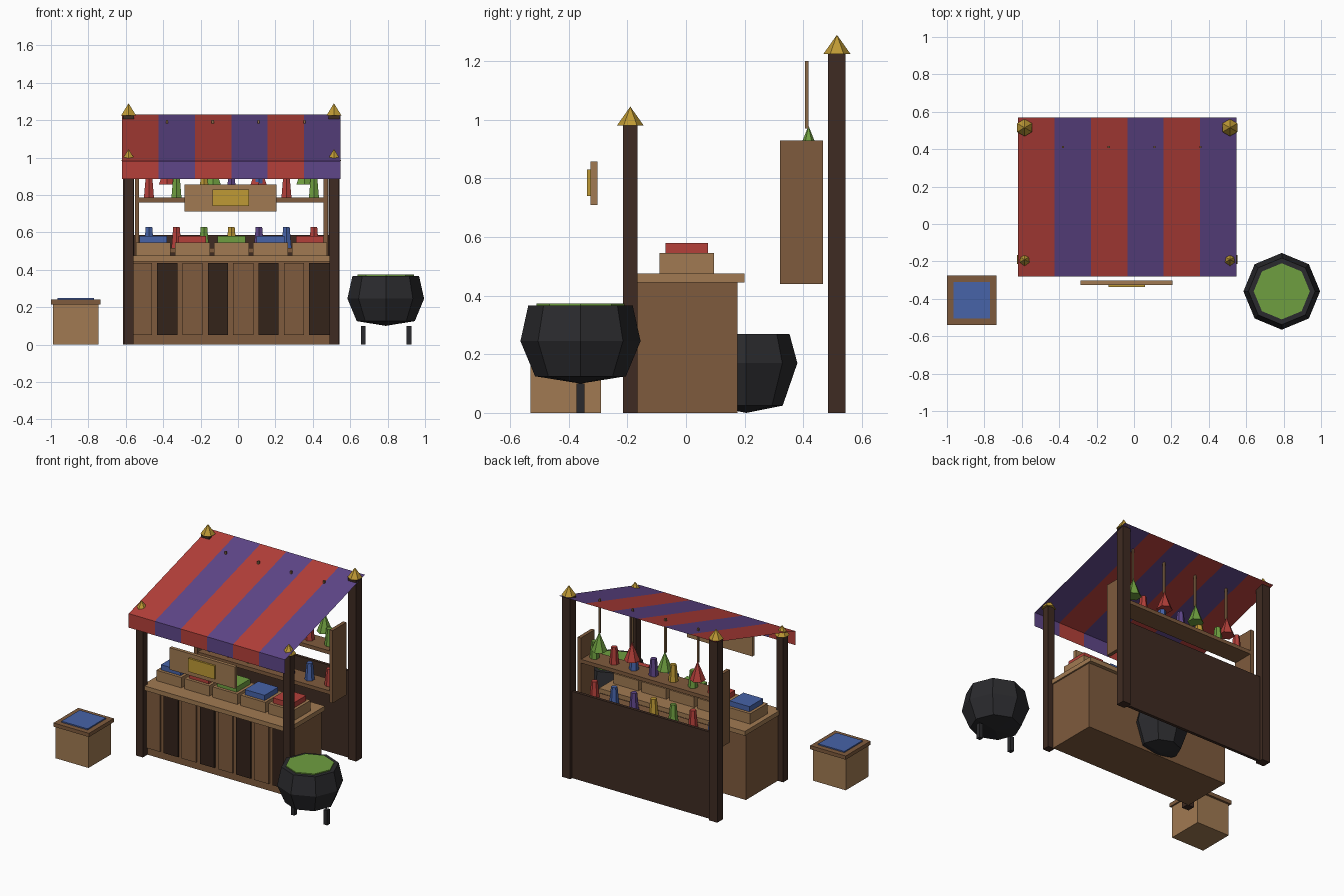
import bpy, bmesh, math
from mathutils import Color

if "Cube" in bpy.data.objects:
    bpy.data.objects.remove(bpy.data.objects["Cube"])

CX = -0.035  # centre line of the stall
HEX = dict(wood="7f5b3d", light="a17a52", dark="3f2b22", darker="33231a", red="b5403a",
           purple="5f4689", blue="4763a8", green="6f9f40", gold="bf9a35", iron="2a2a2d",
           string="8a6a48")
MATS = {}
for name, h in HEX.items():
    c = Color([int(h[i:i + 2], 16) / 255 for i in (0, 2, 4)]).from_srgb_to_scene_linear()
    MATS[name] = bpy.data.materials.new(name)
    MATS[name].diffuse_color = (c.r, c.g, c.b, 1)


def finish(name, bm, *mats):
    me = bpy.data.meshes.new(name)
    bm.to_mesh(me)
    bm.free()
    for m in mats:
        me.materials.append(MATS[m])
    ob = bpy.data.objects.new(name, me)
    bpy.context.collection.objects.link(ob)
    return ob


def box(name, x, y, z, mat):
    """Box from (min, max) ranges."""
    bm = bmesh.new()
    bmesh.ops.create_cube(bm, size=1)
    for v in bm.verts:
        v.co = [r[0] + (c + 0.5) * (r[1] - r[0]) for r, c in zip((x, y, z), v.co)]
    return finish(name, bm, mat)


def mid(c, half):
    return (c - half, c + half)


def lathe(name, x, y, profile, n, mat, turn=0.0):
    """Faceted round solid from (radius, z) points; radius 0 closes to a tip."""
    bm = bmesh.new()
    rings = []
    for r, z in profile:
        k = 1 if r == 0 else n
        rings.append([bm.verts.new((x + r * math.cos(turn + i * math.tau / n),
                                    y + r * math.sin(turn + i * math.tau / n), z))
                      for i in range(k)])
    for a, b in zip(rings, rings[1:]):
        for i in range(n):
            j = (i + 1) % n
            if len(a) == 1:
                bm.faces.new((a[0], b[j], b[i]))
            elif len(b) == 1:
                bm.faces.new((a[i], a[j], b[0]))
            else:
                bm.faces.new((a[i], a[j], b[j], b[i]))
    if len(rings[0]) > 1:
        bm.faces.new(rings[0][::-1])
    if len(rings[-1]) > 1:
        bm.faces.new(rings[-1])
    return finish(name, bm, mat)


# Corner posts with pointed finials
for side, px in (("left", -0.585), ("right", 0.513)):
    for end, py, h, top in (("front", -0.19, 0.025, 0.985), ("back", 0.515, 0.03, 1.225)):
        box(f"{end}_{side}_post", mid(px, h), mid(py, h), (0, top), "dark")
        z = top if end == "back" else 0.98
        lathe(f"{end}_{side}_finial", px, py, [(0.046, z), (0, z + 0.065)], 6, "gold", math.pi / 2)

# Striped cloth canopy with a front valance
bm = bmesh.new()
x0, x1, n = -0.62, 0.548, 6
edge = ((-0.28, 0.885), (-0.28, 0.98), (0.57, 1.23))
grid = [[bm.verts.new((x0 + (x1 - x0) * i / n, y, z)) for y, z in edge] for i in range(n + 1)]
for i in range(n):
    for j in range(2):
        f = bm.faces.new((grid[i][j], grid[i + 1][j], grid[i + 1][j + 1], grid[i][j + 1]))
        f.material_index = i % 2
finish("canopy", bm, "red", "purple")

# Back wall
box("back_wall", (-0.585, 0.513), mid(0.515, 0.01), (0, 0.585), "dark")

# Counter with alternating front planks
box("counter_body", mid(CX, 0.535), (-0.165, 0.175), (0, 0.445), "wood")
box("counter_top", mid(CX, 0.545), (-0.195, 0.2), (0.445, 0.475), "light")
for i in range(8):
    box(f"counter_plank_{i}", mid(-0.514 + i * 0.1355, 0.054), (-0.177, -0.16), (0.05, 0.435),
        ("wood", "darker")[i % 2])

# Goods trays on the counter
for i, col in enumerate(("blue", "red", "green", "blue", "red")):
    x = CX + (i - 2) * 0.209
    box(f"tray_{i}", mid(x, 0.093), (-0.09, 0.095), (0.475, 0.545), "light")
    box(f"tray_goods_{i}", mid(x, 0.074), (-0.07, 0.075), (0.54, 0.58), col)

# Rear shelf unit
for side, s in (("left", -1), ("right", 1)):
    box(f"shelf_side_{side}", mid(CX + s * 0.505, 0.012), (0.32, 0.468), (0.44, 0.93), "wood")
ROWS = (("lower", 0.49, ("blue", "red", "green", "gold", "purple", "blue", "red")),
        ("upper", 0.76, ("red", "green", "gold", "purple", "blue", "red", "green")))
for row, z, cols in ROWS:
    box(f"{row}_shelf", mid(CX, 0.495), (0.325, 0.465), (z, z + 0.025), "wood")
    for i, col in enumerate(cols):
        lathe(f"{row}_bottle_{i}", CX + (i - 3) * 0.147, 0.395,
              [(0.031, z + 0.025), (0.02, z + 0.138)], 6, col, math.pi / 2)

# Hanging herb bundles
for i in range(4):
    x = -0.38 + i * 0.245
    box(f"herb_string_{i}", mid(x, 0.006), mid(0.412, 0.006), (0.97, 1.2), "string")
    lathe(f"herb_bundle_{i}", x, 0.418, [(0.05, 0.855), (0, 0.98)], 6,
          ("red", "green")[i % 2], math.pi / 2)

# Front sign board
box("sign_board", (-0.285, 0.205), (-0.325, -0.302), (0.71, 0.857), "light")
box("sign_plate", (-0.135, 0.06), (-0.338, -0.323), (0.74, 0.83), "gold")

# Large cauldron on two legs, and a plain pot behind the counter
lathe("cauldron", 0.79, -0.36, [(0, 0.1), (0.155, 0.125), (0.205, 0.245), (0.178, 0.367)], 8, "iron")
lathe("cauldron_brew", 0.79, -0.36, [(0.15, 0.36), (0.15, 0.374)], 8, "green")
for i, x in enumerate((0.67, 0.915)):
    box(f"cauldron_leg_{i}", mid(x, 0.013), mid(-0.36, 0.014), (0, 0.1), "iron")
lathe("rear_pot", CX, 0.205, [(0, 0), (0.125, 0.025), (0.175, 0.17), (0.148, 0.27)], 8, "iron")

# Side crate
box("crate", (-0.99, -0.745), (-0.53, -0.29), (0, 0.215), "light")
box("crate_lid", (-1.0, -0.735), (-0.54, -0.275), (0.215, 0.24), "wood")
box("crate_cloth", (-0.965, -0.77), (-0.505, -0.31), (0.235, 0.248), "blue")

for m in bpy.data.materials:
    if m.users and not m.is_grease_pencil:
        m.use_nodes = True
        m.node_tree.nodes["Principled BSDF"].inputs["Base Color"].default_value = m.diffuse_color
